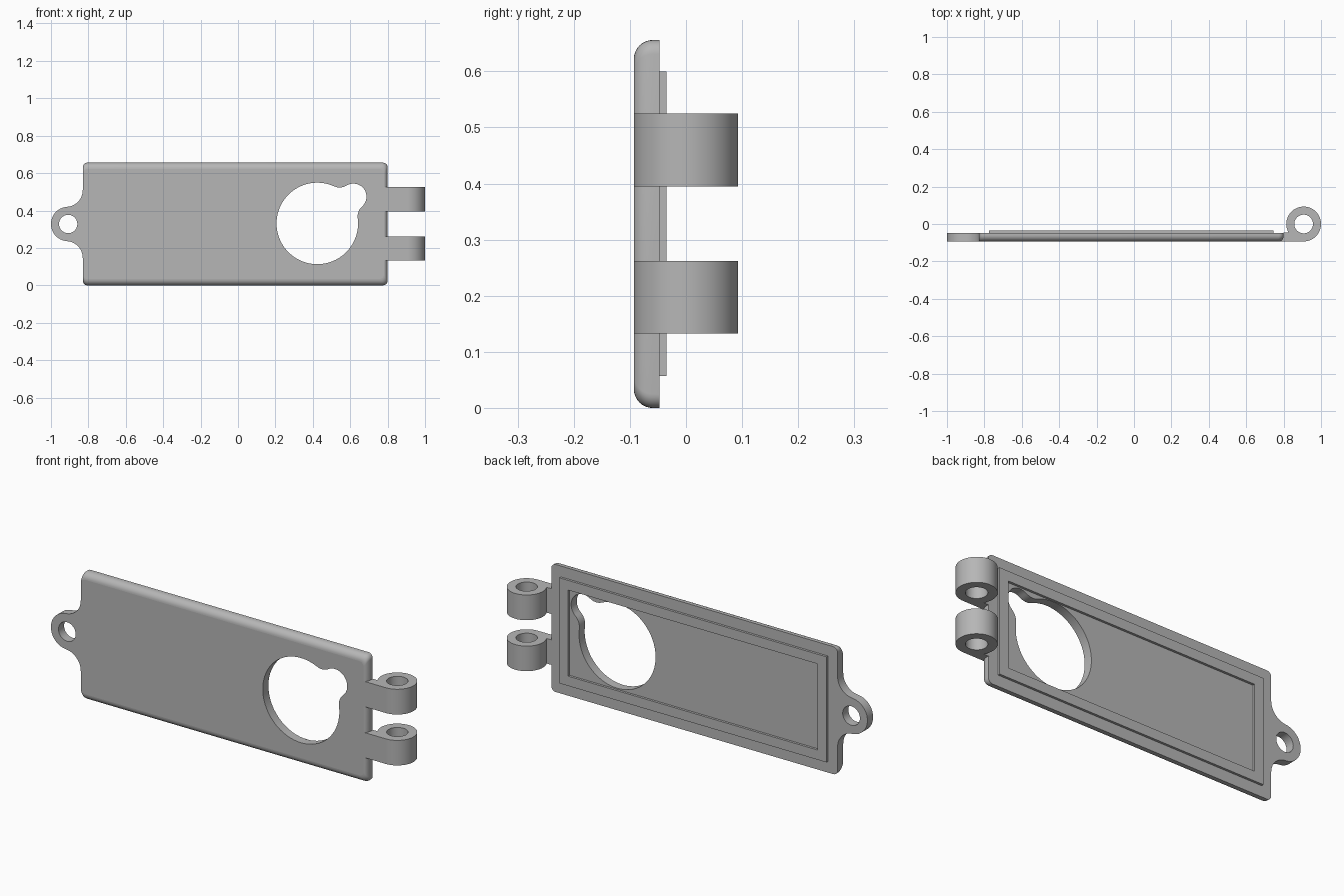
import bpy, bmesh
from math import sin, cos, pi, radians, atan2, acos, hypot, sqrt

cube = bpy.data.objects.get("Cube")
if cube:
    bpy.data.objects.remove(cube, do_unlink=True)

grey = bpy.data.materials.new("plain grey")
grey.use_nodes = True
grey.diffuse_color = (0.47, 0.47, 0.47, 1)
grey.node_tree.nodes["Principled BSDF"].inputs["Base Color"].default_value = (0.47, 0.47, 0.47, 1)

FRONT, BACK, MID_Z = -0.093, -0.047, 0.328
LEFT, RIGHT, TOP = -0.83, 0.80, 0.656


def arc(cx, cy, r, a0, a1, n=16):
    return [(cx + r * cos(a0 + (a1 - a0) * i / n), cy + r * sin(a0 + (a1 - a0) * i / n))
            for i in range(n + 1)]


def circle(cx, cy, r, n=48):
    return arc(cx, cy, r, 0, 2 * pi, n)[:-1]


def rect(x0, x1, z0, z1, r=0):
    if not r:
        return [(x0, z0), (x1, z0), (x1, z1), (x0, z1)]
    corners = [(x1 - r, z1 - r), (x0 + r, z1 - r), (x0 + r, z0 + r), (x1 - r, z0 + r)]
    return [p for i, c in enumerate(corners) for p in arc(*c, r, i * pi / 2, (i + 1) * pi / 2, 6)]


def loft(name, layers, hole, vertical=False):
    """Skin outlines given as (depth, points), with a straight hole through them."""
    bm = bmesh.new()

    def ring(points, d):
        verts = [bm.verts.new((u, v, d) if vertical else (u, d, v)) for u, v in points]
        edges = [bm.edges.new((verts[i - 1], verts[i])) for i in range(len(verts))]
        return verts, edges

    def skin(a, b):
        for i in range(len(a)):
            bm.faces.new((a[i - 1], a[i], b[i], b[i - 1])).smooth = True

    outer = [ring(points, d) for d, points in layers]
    inner = [ring(hole, layers[k][0]) for k in (0, -1)]
    for rings in (outer, inner):
        for a, b in zip(rings, rings[1:]):
            skin(a[0], b[0])
    for k in (0, -1):
        bmesh.ops.triangle_fill(bm, edges=outer[k][1] + inner[k][1], use_beauty=True)
    bmesh.ops.recalc_face_normals(bm, faces=bm.faces[:])
    for e in bm.edges:
        if len(e.link_faces) == 2 and e.calc_face_angle(0) > radians(30):
            e.smooth = False
    mesh = bpy.data.meshes.new(name)
    bm.to_mesh(mesh)
    bm.free()
    mesh.materials.append(grey)
    obj = bpy.data.objects.new(name, mesh)
    bpy.context.collection.objects.link(obj)
    return obj


# Window outline: large circle and small lobe joined by tangent fillets
ax, az, ar = 0.424, 0.331, 0.218
bx, bz, br = 0.617, 0.474, 0.07
fr = 0.07
dist, base = hypot(bx - ax, bz - az), atan2(bz - az, bx - ax)
da, db = ar + fr, br + fr
at_a = acos((dist ** 2 + da ** 2 - db ** 2) / (2 * dist * da))
at_b = acos((dist ** 2 + db ** 2 - da ** 2) / (2 * dist * db))
up, low = base + at_a, base - at_a
lobe_up, lobe_low = base + pi - at_b, base - pi + at_b
window = arc(ax, az, ar, up, low + 2 * pi, 56)
window += arc(ax + da * cos(low), az + da * sin(low), fr, low + pi, lobe_low + pi, 8)[1:]
window += arc(bx, bz, br, lobe_low, lobe_up, 24)[1:]
window += arc(ax + da * cos(up), az + da * sin(up), fr, lobe_up - pi, up - pi, 8)[1:-1]

# Plate with rounded front edges
layers = []
for i in range(9):
    a = i / 8 * pi / 2
    inset = 1 - sin(a)
    layers.append((FRONT + 0.034 * (1 - cos(a)),
                   rect(LEFT, RIGHT - 0.02 * inset, 0.034 * inset, TOP - 0.034 * inset, 0.025)))
layers.append((BACK, layers[-1][1]))
loft("plate", layers, window)

# Raised sealing frame on the back
frame = rect(-0.775, 0.745, 0.057, 0.6)
loft("back_frame", [(BACK, frame), (-0.035, frame)], rect(-0.725, 0.695, 0.107, 0.55))

# Screw ear blended into the left end of the plate
ex, er, ef = -0.908, 0.092, 0.09
fx = LEFT - ef
fh = sqrt((er + ef) ** 2 - (fx - ex) ** 2)
t = atan2(fh, fx - ex)
ear = arc(fx, MID_Z + fh, ef, 0, t - pi, 12)
ear += arc(ex, MID_Z, er, t, 2 * pi - t, 32)[1:]
ear += arc(fx, MID_Z - fh, ef, pi - t, 0, 12)[1:]
loft("screw_ear", [(FRONT, ear), (BACK, ear)], circle(ex, MID_Z, 0.049))

# Hinge knuckles, each a barrel with a flat arm
hx, hr = 0.907, 0.093
knuckle = [(0.78, FRONT)] + arc(hx, 0, hr, -pi / 2, radians(210), 40) + [(0.78, BACK)]
for name, z0, z1 in (("lower_hinge", 0.133, 0.262), ("upper_hinge", 0.395, 0.525)):
    loft(name, [(z0, knuckle), (z1, knuckle)], circle(hx, 0, 0.05), vertical=True)
